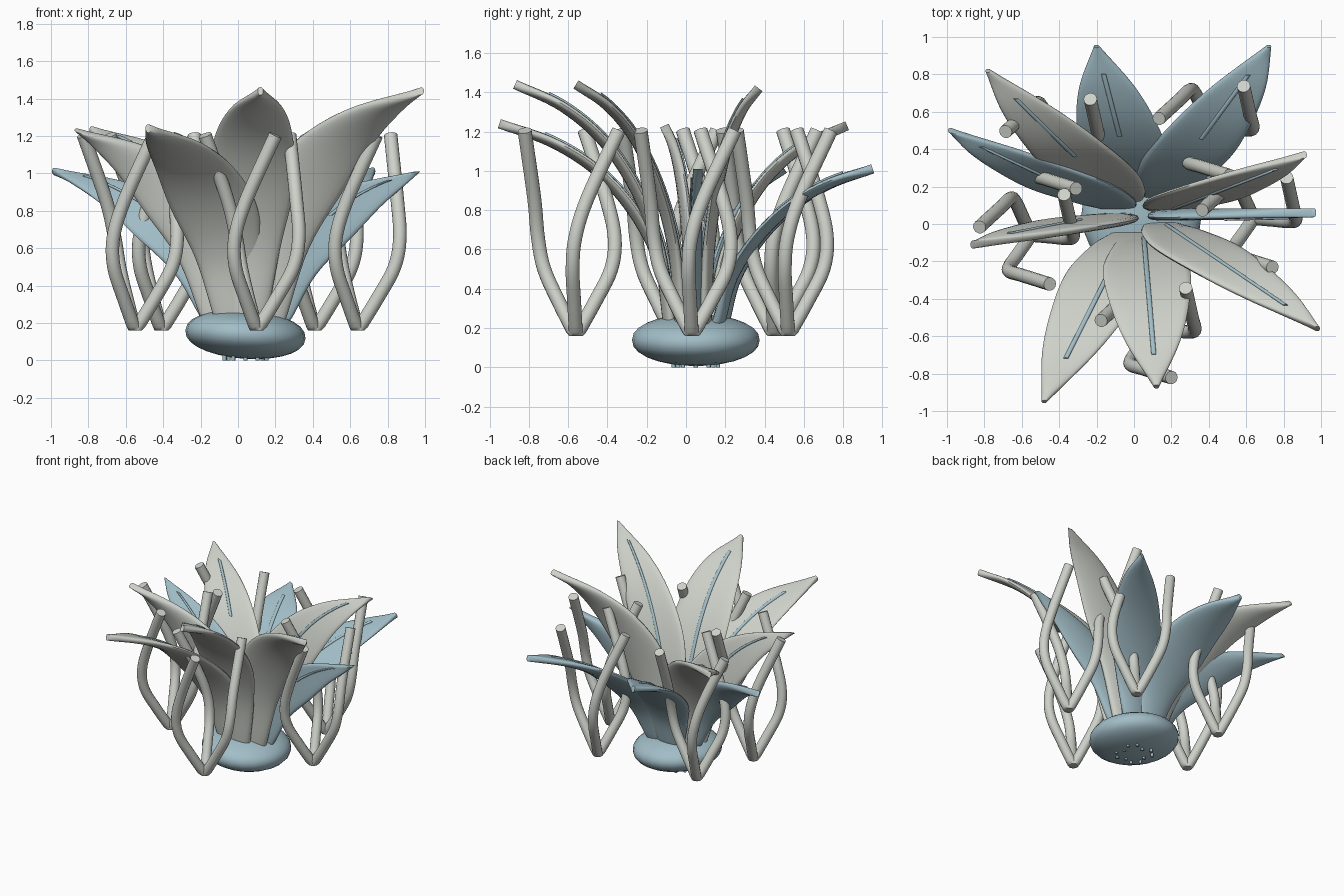
import bpy, bmesh, math
from mathutils import Vector

cube = bpy.data.objects.get("Cube")
if cube:
    bpy.data.objects.remove(cube, do_unlink=True)


def material(name, rgb):
    m = bpy.data.materials.new(name)
    m.use_nodes = True
    m.diffuse_color = (*rgb, 1)
    m.node_tree.nodes["Principled BSDF"].inputs["Base Color"].default_value = (*rgb, 1)
    return m


GREY = material("warm grey", (0.62, 0.64, 0.59))
BLUE = material("soft blue", (0.36, 0.51, 0.57))
CENTRE = Vector((0.04, 0.05, 0))


def add_mesh(name, bm, mat):
    bmesh.ops.recalc_face_normals(bm, faces=bm.faces)
    me = bpy.data.meshes.new(name)
    bm.to_mesh(me)
    bm.free()
    me.materials.append(mat)
    ob = bpy.data.objects.new(name, me)
    bpy.context.collection.objects.link(ob)
    bpy.ops.object.select_all(action="DESELECT")
    ob.select_set(True)
    bpy.context.view_layer.objects.active = ob
    bpy.ops.object.shade_smooth_by_angle(angle=math.radians(50))
    return ob


def smooth_path(points, steps):
    """Catmull-Rom path through the points."""
    pts = [Vector(p) for p in points]
    pts = [2 * pts[0] - pts[1]] + pts + [2 * pts[-1] - pts[-2]]
    out = []
    for a, b, c, d in zip(pts, pts[1:], pts[2:], pts[3:]):
        for i in range(steps):
            t = i / steps
            out.append(0.5 * (2 * b + (c - a) * t + (2 * a - 5 * b + 4 * c - d) * t * t
                              + (3 * b - a - 3 * c + d) * t ** 3))
    return out + [pts[-2]]


def loft(name, rings, mat):
    """Skin closed rings of points and cap both ends."""
    bm = bmesh.new()
    loops = [[bm.verts.new(p) for p in ring] for ring in rings]
    for a, b in zip(loops, loops[1:]):
        for i in range(len(a)):
            j = (i + 1) % len(a)
            bm.faces.new((a[i], a[j], b[j], b[i]))
    bm.faces.new(loops[0])
    bm.faces.new(loops[-1])
    return add_mesh(name, bm, mat)


def stalk(name, path, radius):
    rings = []
    for i, p in enumerate(path):
        tangent = path[min(i + 1, len(path) - 1)] - path[max(i - 1, 0)]
        if i == 0:
            tangent = Vector((0, 0, 1))
        u = tangent.cross(Vector((0, 1, 0))).normalized()
        v = tangent.cross(u).normalized()
        rings.append([p + radius * (u * math.cos(a) + v * math.sin(a))
                      for a in (math.tau * k / 14 for k in range(14))])
    loft(name, rings, GREY)


def blade_ring(p, normal, half_width, thick, cup):
    """Flat section along x with a rounded rim."""
    ring = []
    for k in range(24):
        a = math.tau * k / 24
        c, s = math.cos(a), math.sin(a)
        lift = math.copysign(abs(s) ** 0.75, s) * thick + cup * half_width * c * c
        ring.append(p + Vector((half_width * c, 0, 0)) + normal * lift)
    return ring


# Outward share, upward share and half width along a petal
PETAL = [(0, 0, 0.10), (0.06, 0.32, 0.17), (0.2, 0.57, 0.232),
         (0.41, 0.77, 0.215), (0.68, 0.91, 0.148), (1, 1, 0.014)]


def petal(name, tip, mat, vein_range, bulge):
    tip = Vector(tip)
    out = (tip - CENTRE).to_2d().normalized()
    root = CENTRE + Vector((out.x * 0.13, out.y * 0.13, 0.2))
    span = tip - root
    shape = smooth_path(PETAL, 6)
    spine = []
    for s in shape:
        f = max(s.x, 0) ** bulge
        spine.append(root + Vector((span.x * f, span.y * f, span.z * s.y)))
    side = -1 if out.y > 0 else 1
    rings, vein = [], []
    last = len(spine) - 1
    for i, (p, s) in enumerate(zip(spine, shape)):
        t = spine[min(i + 1, last)] - spine[max(i - 1, 0)]
        n = Vector((0, t.z, -t.y)).normalized() * side
        thick = 0.034 - 0.01 * i / last
        rings.append(blade_ring(p, n, s.z, thick, 0.08))
        if vein_range[0] <= i / last <= vein_range[1]:
            vein.append(blade_ring(p + n * thick, n, 0.013, 0.009, 0))
    loft(name, rings, mat)
    loft(name + "_vein", vein, BLUE)


# Petals: the cross-sections all stay parallel to x
LONG, SHORT, OUTER = (0.1, 0.87), (0.43, 0.84), (0.53, 0.87)
petal("petal_front", (0.12, -0.87, 1.44), GREY, LONG, 0.93)
petal("petal_front_left", (0.98, -0.56, 1.44), GREY, LONG, 0.93)
petal("petal_left", (0.91, 0.37, 1.42), GREY, LONG, 0.93)
petal("petal_front_right", (-0.48, -0.95, 1.24), GREY, SHORT, 0.92)
petal("petal_right", (-0.86, -0.11, 1.23), GREY, SHORT, 0.92)
petal("petal_back_right", (-0.78, 0.82, 1.23), GREY, OUTER, 0.92)
petal("low_petal_left", (0.96, 0.06, 1.01), BLUE, OUTER, 0.82)
petal("low_petal_back_left", (0.72, 0.95, 1.01), BLUE, OUTER, 0.82)
petal("low_petal_back", (-0.2, 0.95, 1.01), BLUE, OUTER, 0.82)
petal("low_petal_right", (-0.98, 0.5, 1.01), BLUE, OUTER, 0.82)

# Stalk clusters: three twisting arms rising from each foot
FEET = [(0.1, -0.56), (0.64, 0.03), (0.41, 0.52), (-0.41, 0.45), (-0.55, -0.06)]
UP = Vector((0, 0, 1))
for c, (x, y) in enumerate(FEET):
    foot = Vector((x, y, 0.16))
    for k in range(3):
        turn = math.tau * k / 3
        a, b = turn - math.radians(125), turn - math.radians(69)
        mid = Vector((math.cos(a), math.sin(a), 0)) * 0.23
        end = Vector((math.cos(b), math.sin(b), 0)) * 0.28
        path = [foot,
                foot + mid * 0.47 + UP * 0.175,
                foot + mid * 0.86 + UP * 0.34,
                foot + mid.lerp(end, 0.07) + UP * 0.5,
                foot + mid.lerp(end, 0.33) + UP * 0.7,
                foot + end + UP * 1.045]
        stalk(f"stalk_{c + 1}_{k + 1}", smooth_path(path, 5), 0.036)

# Flattened round base with a full underside, slightly tilted
bm = bmesh.new()
bmesh.ops.create_uvsphere(bm, u_segments=24, v_segments=14, radius=1)
for v in bm.verts:
    v.co.z = math.copysign(abs(v.co.z) ** 0.9, v.co.z)
base = add_mesh("base", bm, BLUE)
base.scale = (0.322, 0.325, 0.13)
base.rotation_euler = (0, math.radians(4), 0)
base.location = CENTRE + Vector((0, 0, 0.139))

# Small nubs barely showing under the base
bm = bmesh.new()
for k in range(12):
    a = math.tau * k / 12
    r = 0.13 if k % 3 else 0.09
    made = bmesh.ops.create_cone(bm, cap_ends=True, segments=8, radius1=0.011,
                                 radius2=0.011, depth=0.04)
    bmesh.ops.translate(bm, verts=made["verts"],
                        vec=CENTRE + Vector((r * math.cos(a), r * math.sin(a), 0.02)))
add_mesh("base_nubs", bm, BLUE)
